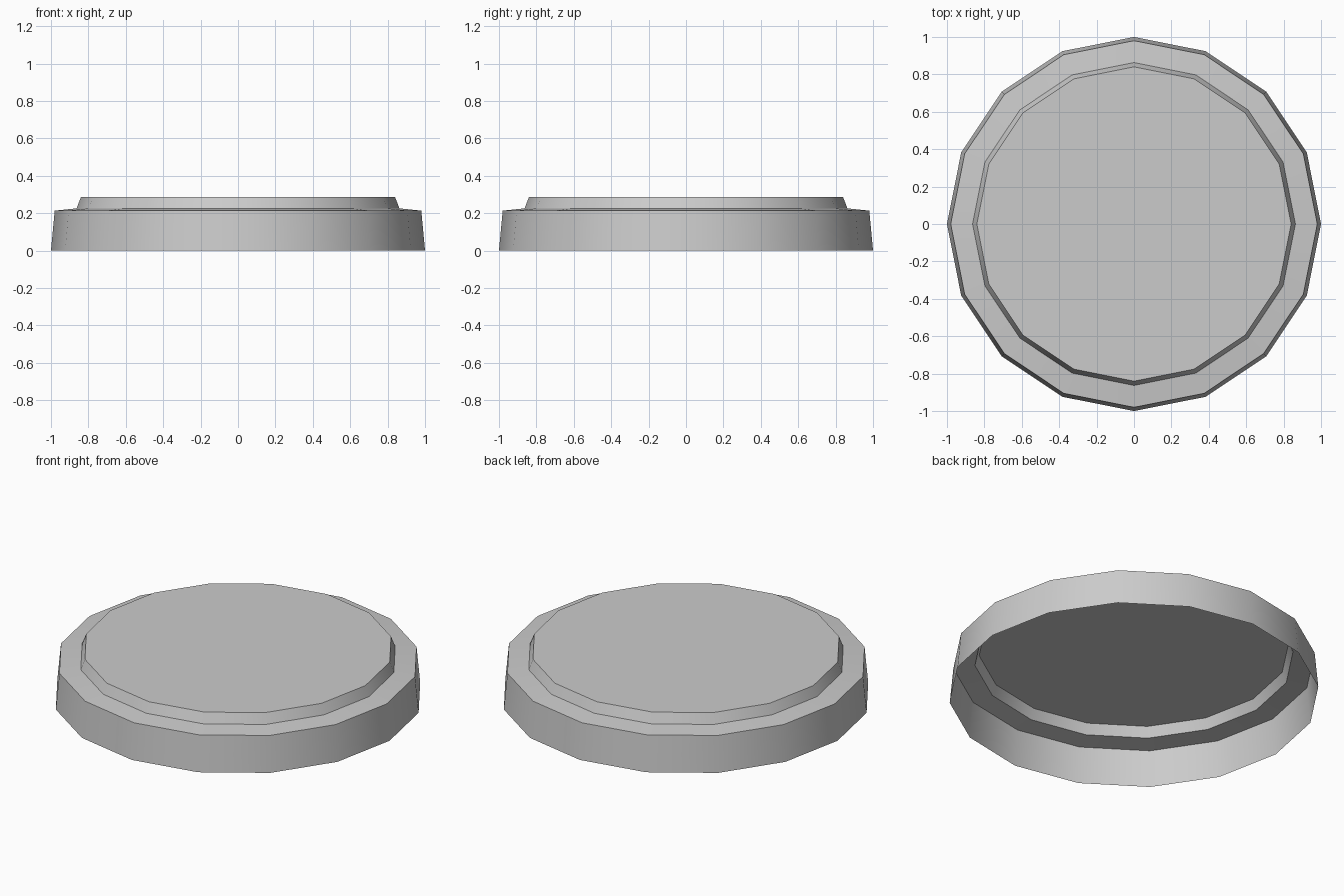
import bpy
import bmesh
from math import cos, sin, pi, radians

cube = bpy.data.objects.get("Cube")
if cube:
    bpy.data.objects.remove(cube, do_unlink=True)

SIDES = 16

# Plain grey material
grey = bpy.data.materials.new("light_grey")
grey.use_nodes = True
colour = (0.6, 0.6, 0.6, 1)
grey.diffuse_color = colour
grey.node_tree.nodes["Principled BSDF"].inputs["Base Color"].default_value = colour

# Lid profile from open bottom edge to raised top: (radius, height)
profile = [(1.0, 0.0), (0.98, 0.214), (0.863, 0.226), (0.84, 0.286)]

bm = bmesh.new()
rings = [[bm.verts.new((r * cos(2 * pi * i / SIDES), r * sin(2 * pi * i / SIDES), z))
          for i in range(SIDES)] for r, z in profile]

# Skirt, sloping rim and step
for low, high in zip(rings, rings[1:]):
    for i in range(SIDES):
        j = (i + 1) % SIDES
        bm.faces.new((low[i], low[j], high[j], high[i]))

# Raised flat top; the underside stays open
bm.faces.new(rings[-1])

mesh = bpy.data.meshes.new("lid_shell")
bm.to_mesh(mesh)
bm.free()
mesh.materials.append(grey)
lid = bpy.data.objects.new("lid_shell", mesh)
bpy.context.collection.objects.link(lid)

# Smooth around the sides, sharp at the rim edges
bpy.ops.object.select_all(action='DESELECT')
lid.select_set(True)
bpy.context.view_layer.objects.active = lid
bpy.ops.object.shade_smooth_by_angle(angle=radians(30))
